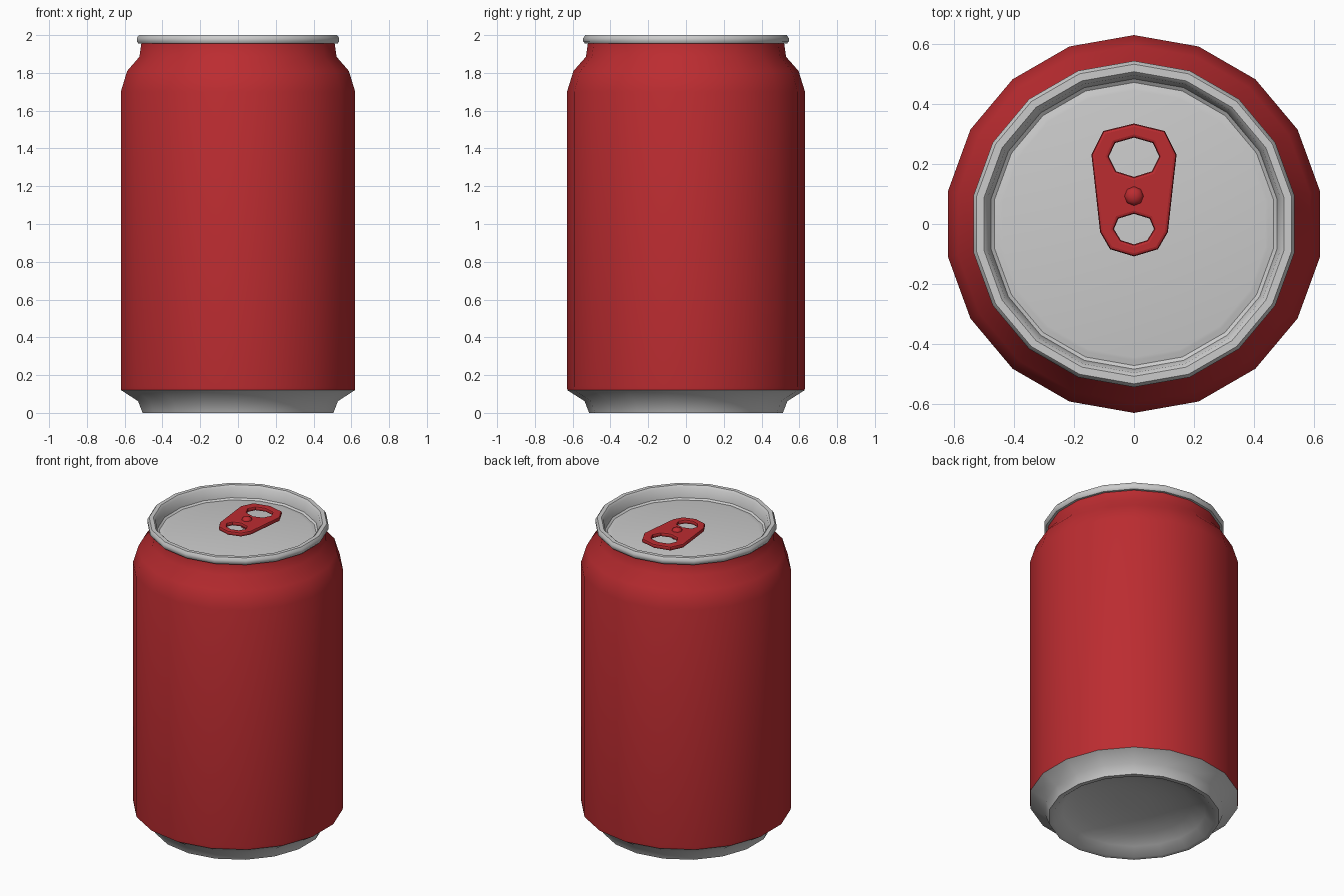
import bpy, bmesh
from math import sin, cos, pi, radians

if "Cube" in bpy.data.objects:
    bpy.data.objects.remove(bpy.data.objects["Cube"])

red = bpy.data.materials.new("red_paint")
red.diffuse_color = (0.50, 0.025, 0.03, 1)
red.use_nodes = True
red.node_tree.nodes["Principled BSDF"].inputs["Base Color"].default_value = red.diffuse_color


def finish(obj, mat=None, angle=40):
    """Assign the colour and smooth everything but the sharp edges."""
    if mat:
        obj.data.materials.append(mat)
    bpy.ops.object.select_all(action='DESELECT')
    obj.select_set(True)
    bpy.context.view_layer.objects.active = obj
    bpy.ops.object.shade_smooth_by_angle(angle=radians(angle))


def lathe(name, profile, sides=18, centre=(0, 0), cap_start=False, cap_end=False, mat=None):
    """Spin (radius, z) points, listed so that the outside is on their right."""
    bm = bmesh.new()
    rings = []
    for r, z in profile:
        rings.append([bm.verts.new((centre[0] + r * cos(pi / 2 + 2 * pi * i / sides),
                                    centre[1] + r * sin(pi / 2 + 2 * pi * i / sides), z))
                      for i in range(sides)])
    for a, b in zip(rings, rings[1:]):
        for i in range(sides):
            j = (i + 1) % sides
            bm.faces.new((a[i], a[j], b[j], b[i]))
    if cap_start:
        bm.faces.new(rings[0][::-1])
    if cap_end:
        bm.faces.new(rings[-1])
    mesh = bpy.data.meshes.new(name)
    bm.to_mesh(mesh)
    bm.free()
    obj = bpy.data.objects.new(name, mesh)
    bpy.context.collection.objects.link(obj)
    finish(obj, mat)
    return obj


# Domed underside, foot ring and lower chamfer
lathe("can_base", [(0.10, 0.115), (0.22, 0.105), (0.34, 0.08), (0.43, 0.045), (0.485, 0.0),
                   (0.513, 0.0), (0.537, 0.062), (0.628, 0.12)], cap_start=True)

# Painted wall with shoulder and neck
lathe("can_body", [(0.628, 0.12), (0.63, 0.14), (0.63, 1.70), (0.596, 1.81),
                   (0.53, 1.885), (0.52, 1.955)], mat=red)

# Rolled rim and sunken lid
lathe("can_lid", [(0.52, 1.955), (0.535, 1.955), (0.544, 1.967), (0.544, 1.985), (0.533, 2.0),
                  (0.508, 2.0), (0.496, 1.988), (0.484, 1.925), (0.472, 1.916),
                  (0.455, 1.92), (0.445, 1.922)], cap_end=True)


# Pull tab: mirrored half outlines, filled with two finger holes
halves = [
    [(0, 0.335), (0.103, 0.31), (0.142, 0.232), (0.113, -0.027), (0.08, -0.084), (0, -0.108)],
    [(0, 0.288), (0.063, 0.27), (0.084, 0.225), (0.06, 0.176), (0, 0.157)],
    [(0, 0.034), (0.052, 0.018), (0.067, -0.017), (0.044, -0.054), (0, -0.068)],
]
curve = bpy.data.curves.new("pull_tab", 'CURVE')
curve.dimensions = '2D'
curve.fill_mode = 'BOTH'
for half in halves:
    pts = half + [(-x, y) for x, y in half[-2:0:-1]]
    spline = curve.splines.new('POLY')
    spline.points.add(len(pts) - 1)
    for p, (x, y) in zip(spline.points, pts):
        p.co = (x, y, 0, 1)
    spline.use_cyclic_u = True
curve.extrude = 0.004
curve.bevel_depth = 0.010
curve.bevel_resolution = 1
curve.offset = -0.010
tab = bpy.data.objects.new("pull_tab", curve)
tab.location.z = 1.957
bpy.context.collection.objects.link(tab)
bpy.ops.object.select_all(action='DESELECT')
tab.select_set(True)
bpy.context.view_layer.objects.active = tab
bpy.ops.object.convert(target='MESH')
finish(bpy.context.view_layer.objects.active, red)

# Rivet holding the tab to the lid
lathe("rivet", [(0.032, 1.922), (0.032, 1.972), (0.024, 1.983), (0.01, 1.989)],
      sides=8, centre=(0, 0.093), cap_end=True, mat=red)
